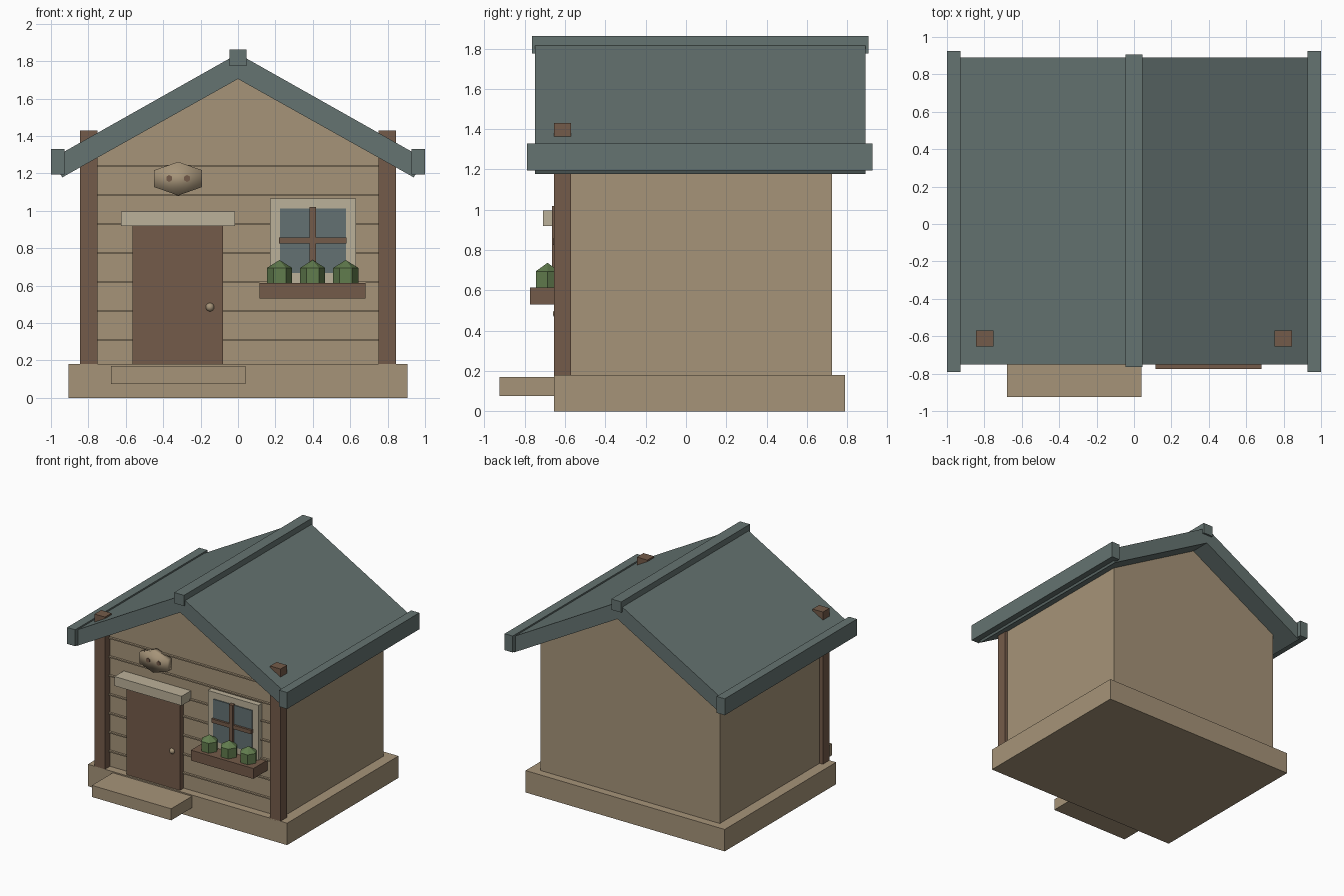
import bpy
import bmesh
import math
from mathutils import Matrix

cube = bpy.data.objects.get("Cube")
if cube:
    bpy.data.objects.remove(cube, do_unlink=True)


def material(name, rgb):
    m = bpy.data.materials.new(name)
    m.use_nodes = True
    m.diffuse_color = (*rgb, 1)
    bsdf = next(n for n in m.node_tree.nodes if n.type == 'BSDF_PRINCIPLED')
    bsdf.inputs["Base Color"].default_value = (*rgb, 1)
    return m


TAN = material("tan", (0.38, 0.295, 0.19))
BROWN = material("brown", (0.175, 0.105, 0.067))
CREAM = material("cream", (0.5, 0.44, 0.32))
SLATE = material("slate", (0.13, 0.173, 0.165))
GLASS = material("glass", (0.125, 0.165, 0.17))
GREEN = material("green", (0.12, 0.2, 0.075))


def finish(name, bm, mat, smooth=False):
    bmesh.ops.recalc_face_normals(bm, faces=bm.faces)
    mesh = bpy.data.meshes.new(name)
    bm.to_mesh(mesh)
    bm.free()
    mesh.materials.append(mat)
    for p in mesh.polygons:
        p.use_smooth = smooth
    ob = bpy.data.objects.new(name, mesh)
    bpy.context.collection.objects.link(ob)
    return ob


def box(name, x, y, z, mat):
    """Box from (low, high) ranges on each axis."""
    bm = bmesh.new()
    size = [r[1] - r[0] for r in (x, y, z)]
    mid = [(r[0] + r[1]) / 2 for r in (x, y, z)]
    bmesh.ops.create_cube(bm, size=1, matrix=Matrix.Translation(mid) @ Matrix.Diagonal((*size, 1)))
    return finish(name, bm, mat)


def extrude_profile(name, profile, y, mat):
    """Outline in the xz plane, extruded along y."""
    bm = bmesh.new()
    face = bm.faces.new([bm.verts.new((px, y[0], pz)) for px, pz in profile])
    ext = bmesh.ops.extrude_face_region(bm, geom=[face])
    verts = [g for g in ext["geom"] if isinstance(g, bmesh.types.BMVert)]
    bmesh.ops.translate(bm, verts=verts, vec=(0, y[1] - y[0], 0))
    return finish(name, bm, mat)


def hexagon(cx, cz, rx, rz):
    """Hexagon outline with points at the top and bottom."""
    return [(cx + rx * math.sin(i * math.pi / 3), cz + rz * math.cos(i * math.pi / 3)) for i in range(6)]


# Foundation, step and gabled walls
SLOPE, APEX = 0.56, 1.705
WALL_X, FRONT = 0.815, -0.59
eave = APEX - SLOPE * WALL_X
box("foundation", (-0.905, 0.905), (-0.655, 0.79), (0, 0.18), TAN)
box("step", (-0.68, 0.04), (-0.925, -0.65), (0.075, 0.17), TAN)
extrude_profile("walls", [(-WALL_X, 0.18), (WALL_X, 0.18), (WALL_X, eave), (0, APEX), (-WALL_X, eave)],
                (FRONT, 0.725), TAN)

# Horizontal siding strips on the front
for i in range(7):
    z = 0.31 + i * 0.155
    box(f"siding_strip_{i + 1}", (-0.75, 0.75), (FRONT - 0.018, FRONT), (z - 0.005, z + 0.005), TAN)

# Corner posts, roof slabs and eave trims on both sides
for side, s in (("left", 1), ("right", -1)):
    box(f"{side}_corner_post", sorted((s * 0.75, s * 0.845)), (-0.655, -0.57), (0.17, 1.43), BROWN)
    slab = [(0, APEX), (0.94, APEX - SLOPE * 0.94), (0.996, APEX - SLOPE * 0.94 + 0.1), (0, APEX + 0.135)]
    extrude_profile(f"{side}_roof_slab", [(s * x, z) for x, z in slab], (-0.75, 0.89), SLATE)
    box(f"{side}_eave_trim", sorted((s * 0.927, s)), (-0.79, 0.925), (1.195, 1.33), SLATE)
box("ridge_cap", (-0.045, 0.045), (-0.765, 0.905), (1.775, 1.863), SLATE)

# Door with lintel and knob
box("door", (-0.565, -0.08), (-0.64, FRONT), (0.18, 0.925), BROWN)
box("door_lintel", (-0.625, -0.015), (-0.71, FRONT), (0.92, 0.997), CREAM)
bm = bmesh.new()
bmesh.ops.create_uvsphere(bm, u_segments=12, v_segments=8, radius=0.023,
                          matrix=Matrix.Translation((-0.15, -0.638, 0.485)))
finish("door_knob", bm, TAN, smooth=True)

# Snout plaque above the door
plaque = extrude_profile("snout_plaque", hexagon(-0.32, 1.172, 0.148, 0.09), (-0.64, FRONT), TAN)
for p in plaque.data.polygons:
    p.use_smooth = True
for side, x in (("left", -0.272), ("right", -0.368)):
    extrude_profile(f"{side}_nostril", hexagon(x, 1.173, 0.018, 0.019), (-0.647, -0.635), BROWN)

# Window
box("window_frame", (0.17, 0.63), (-0.635, FRONT), (0.61, 1.067), CREAM)
box("window_pane", (0.225, 0.577), (-0.643, -0.635), (0.668, 1.012), GLASS)
box("window_upright", (0.382, 0.416), (-0.665, -0.635), (0.66, 1.02), BROWN)
box("window_crossbar", (0.22, 0.58), (-0.66, -0.635), (0.825, 0.857), BROWN)

# Planter box with pointed shrubs
box("planter", (0.115, 0.682), (-0.775, FRONT), (0.53, 0.615), BROWN)
for i in range(3):
    bm = bmesh.new()
    x, y, r = 0.222 + i * 0.177, -0.687, 0.067
    ring = [(x + r * math.cos(a * math.pi / 3), y + r * math.sin(a * math.pi / 3)) for a in range(6)]
    low = [bm.verts.new((px, py, 0.61)) for px, py in ring]
    high = [bm.verts.new((px, py, 0.695)) for px, py in ring]
    tip = bm.verts.new((x, y, 0.737))
    bm.faces.new(low)
    for a in range(6):
        b = (a + 1) % 6
        bm.faces.new((low[a], low[b], high[b], high[a]))
        bm.faces.new((high[a], high[b], tip))
    finish(f"shrub_{i + 1}", bm, GREEN)
